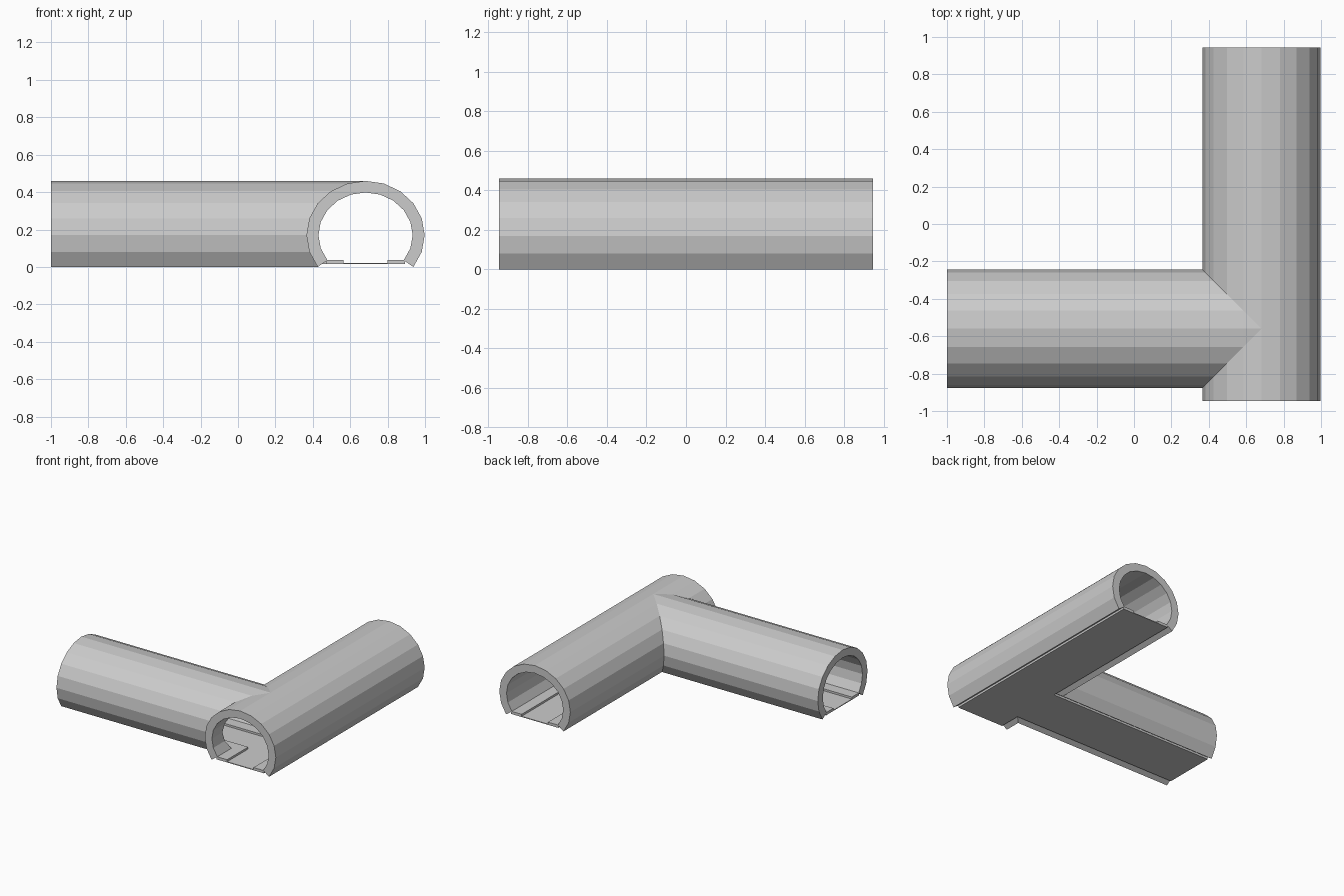
import bpy, bmesh
from math import sin, cos, radians

if "Cube" in bpy.data.objects:
    bpy.data.objects.remove(bpy.data.objects["Cube"])

CX, CY, CZ = 0.682, -0.56, 0.17      # junction point and tube axis height
Y0, Y1, X0 = -0.945, 0.945, -1.0     # open ends of the tunnels


def arc(rx, rz):
    """20-sided tube section with the bottom left open."""
    return [(rx * cos(radians(a)), CZ + rz * sin(radians(a)))
            for a in range(-36, 217, 18)]


def main_pt(side):
    # side -1 / +1: the parts in front of / behind the branch mitre
    return lambda u, z: (CX + u, CY + side * max(0.0, -u), z)


def build(name, sections):
    """Sweep each section (two matching rows of u,z points) along all
    tunnels, mitred at 45 degrees where the branch meets the main tube."""
    bm = bmesh.new()
    runs = [
        (lambda u, z: (CX + u, Y0, z), main_pt(-1)),
        (lambda u, z: (CX + u, Y1, z), main_pt(1)),
        (lambda u, z: (X0, CY + u, z), lambda u, z: (CX - abs(u), CY + u, z)),
    ]
    for top, bottom in sections:
        loop = top + bottom[::-1]
        n = len(loop)
        for start, end in runs:
            a = [bm.verts.new(start(*p)) for p in loop]
            b = [bm.verts.new(end(*p)) for p in loop]
            for i in range(n):
                j = (i + 1) % n
                bm.faces.new((a[i], a[j], b[j], b[i]))
            # open-end rim
            for i in range(n // 2 - 1):
                bm.faces.new((a[i], a[i + 1], a[n - 2 - i], a[n - 1 - i]))
    bmesh.ops.remove_doubles(bm, verts=bm.verts, dist=1e-4)
    bmesh.ops.recalc_face_normals(bm, faces=bm.faces)
    mesh = bpy.data.meshes.new(name)
    bm.to_mesh(mesh)
    bm.free()
    obj = bpy.data.objects.new(name, mesh)
    bpy.context.collection.objects.link(obj)
    return obj


# Tunnel walls
build("tunnel_shell", [(arc(0.316, 0.29), arc(0.252, 0.228))])

# Flat floor slab
W = 0.21
build("tunnel_floor", [([(u, 0.021) for u in (-W, 0, W)],
                        [(u, 0.015) for u in (-W, 0, W)])])

# Raised walkways along both walls
build("walkways", [([(s * 0.117, 0.037), (s * W, 0.037)],
                    [(s * 0.117, 0.02), (s * W, 0.02)]) for s in (-1, 1)])
